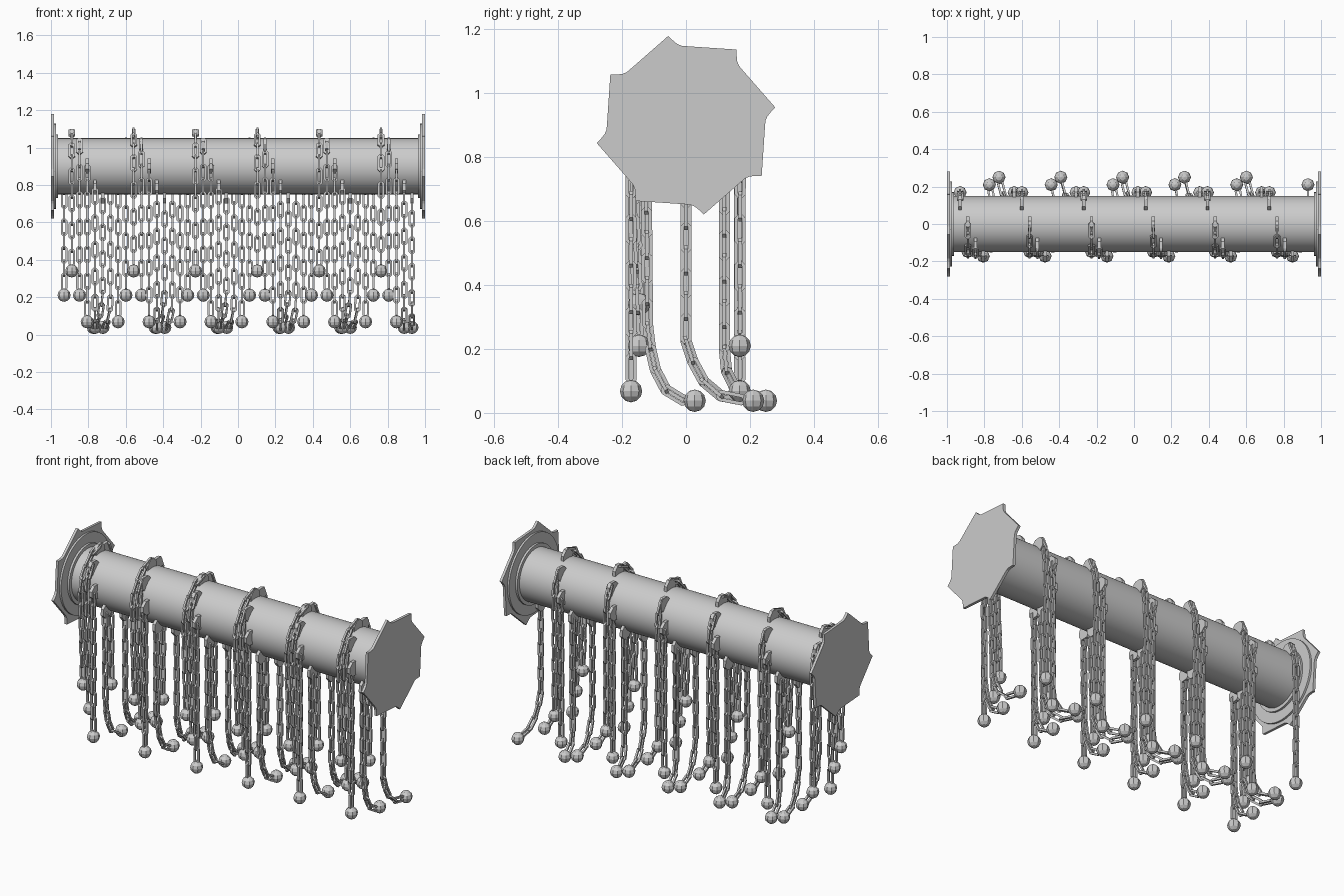
import bpy, bmesh
from math import sin, cos, radians, pi
from mathutils import Vector, Matrix

if "Cube" in bpy.data.objects:
    bpy.data.objects.remove(bpy.data.objects["Cube"])

AXIS_Z = 0.9


def finish(bm, name):
    bmesh.ops.recalc_face_normals(bm, faces=bm.faces)
    me = bpy.data.meshes.new(name)
    bm.to_mesh(me)
    bm.free()
    ob = bpy.data.objects.new(name, me)
    bpy.context.collection.objects.link(ob)
    return ob


def cylinder_x(name, r, x0, x1, n=48):
    bpy.ops.mesh.primitive_cylinder_add(vertices=n, radius=r, depth=x1 - x0,
        location=((x0 + x1) / 2, 0, AXIS_Z), rotation=(0, pi / 2, 0))
    bpy.context.object.name = name
    bpy.ops.object.shade_smooth_by_angle(angle=radians(30))


def prism(bm, sections):
    """Cap and bridge a list of equal-length point rings."""
    rings = [[bm.verts.new(p) for p in s] for s in sections]
    n = len(rings[0])
    for a, b in zip(rings, rings[1:]):
        for i in range(n):
            bm.faces.new((a[i], a[(i + 1) % n], b[(i + 1) % n], b[i]))
    bm.faces.new(rings[0])
    bm.faces.new(rings[-1])


# Drum and stepped end collars
cylinder_x("drum", 0.15, -0.98, 0.98, 64)
for s, side in ((-1, "left"), (1, "right")):
    for name, r, a, b in (("collar_inner", 0.17, 0.962, 0.975), ("collar_outer", 0.228, 0.974, 0.986)):
        cylinder_x(f"{side}_{name}", r, min(s * a, s * b), max(s * a, s * b))
    # Toothed end plate: eight tips, each with a hooked notch
    outline = []
    for k in range(8):
        for r, d in ((0.285, 0), (0.268, -2.5), (0.256, -5), (0.249, -8), (0.247, -13)):
            t = radians(11.2 - 45 * k + d)
            outline.append((r * cos(t), AXIS_Z + r * sin(t)))
    bm = bmesh.new()
    prism(bm, [[(s * x, y, z) for y, z in outline] for x in (0.985, 1.0)])
    finish(bm, f"{side}_toothed_plate")


def add_link(bm, center, t, side, half=0.047, w=0.0175, wire=0.011):
    """Closed octagonal chain link with a square wire section."""
    nrm = t.cross(side)
    c = 0.011
    def loop(h, v, k):
        return [(h, v - k), (h - k, v), (-h + k, v), (-h, v - k),
                (-h, -v + k), (-h + k, -v), (h - k, -v), (h, -v + k)]
    outer, inner = loop(half, w, c), loop(half - wire, w - wire, 0.004)
    e = wire / 2
    rings = []
    for pts, off in ((outer, e), (outer, -e), (inner, -e), (inner, e)):
        rings.append([bm.verts.new(center + t * u + side * v + nrm * off) for u, v in pts])
    for j in range(4):
        a, b = rings[j], rings[(j + 1) % 4]
        for i in range(8):
            m = (i + 1) % 8
            bm.faces.new((a[i], a[m], b[m], b[i]))


def sample(path, d):
    for a, b in zip(path, path[1:]):
        L = (b - a).length
        if d <= L:
            return a.lerp(b, d / L)
        d -= L
    return path[-1]


# Chain paths in (y, z) for the eight mounting angles, and sideways drift
PATHS = [
    ([(.13, 1.04), (.165, .96), (.17, .89), (.168, .21)], 0),
    ([(0, 1.09), (-.08, 1.06), (-.15, .97), (-.168, .88), (-.147, .34)], 0),
    ([(-.13, 1.04), (-.168, .96), (-.172, .88), (-.147, .21)], 0),
    ([(-.18, .9), (-.172, .82), (-.172, .068)], 0),
    ([(-.125, .775), (-.12, .24), (-.09, .11), (-.04, .04), (.027, .038)], 0),
    ([(0, .725), (0, .2), (.06, .09), (.12, .045), (.21, .038)], -.05),
    ([(.12, .775), (.12, .15), (.145, .08), (.19, .04), (.25, .038)], -.04),
    ([(.18, .9), (.168, .82), (.168, .068)], 0),
]
LINKS, BALL = 11, 0.035

for i in range(46):
    x = -0.93 + i * 1.86 / 45
    pts, drift = PATHS[i % 8]
    if i == 45:
        drift = 0
    # drift only affects the part lying on the ground
    path = [Vector((x + drift * max(0, k - len(pts) + 4) / 3, y, z)) for k, (y, z) in enumerate(pts)]
    total = sum((b - a).length for a, b in zip(path, path[1:]))
    pitch = (total - BALL) / LINKS

    # Alternating links
    bm = bmesh.new()
    for k in range(LINKS):
        a, b = sample(path, k * pitch), sample(path, (k + 1) * pitch)
        t = (b - a).normalized()
        flat = t.cross(Vector((1, 0, 0))).normalized()
        side = flat if (k + i // 8) % 2 else flat.cross(t)
        add_link(bm, (a + b) / 2, t, side)
    finish(bm, f"chain_{i:02d}")

    # Faceted striker ball
    bm = bmesh.new()
    bmesh.ops.create_uvsphere(bm, u_segments=8, v_segments=6, radius=BALL,
                              matrix=Matrix.Translation(path[-1]))
    finish(bm, f"striker_ball_{i:02d}")

    # Tapered mounting lug on the drum
    th = radians(45 + 45 * (i % 8))
    rad, tan = Vector((0, cos(th), sin(th))), Vector((0, -sin(th), cos(th)))
    org = Vector((x, 0, AXIS_Z))
    prof = ((.14, -.04), (.172, -.04), (.2, -.015), (.2, .015), (.172, .04), (.14, .04))
    bm = bmesh.new()
    prism(bm, [[org + rad * r + tan * v + Vector((dx, 0, 0)) for r, v in prof] for dx in (-.009, .009)])
    finish(bm, f"chain_lug_{i:02d}")
